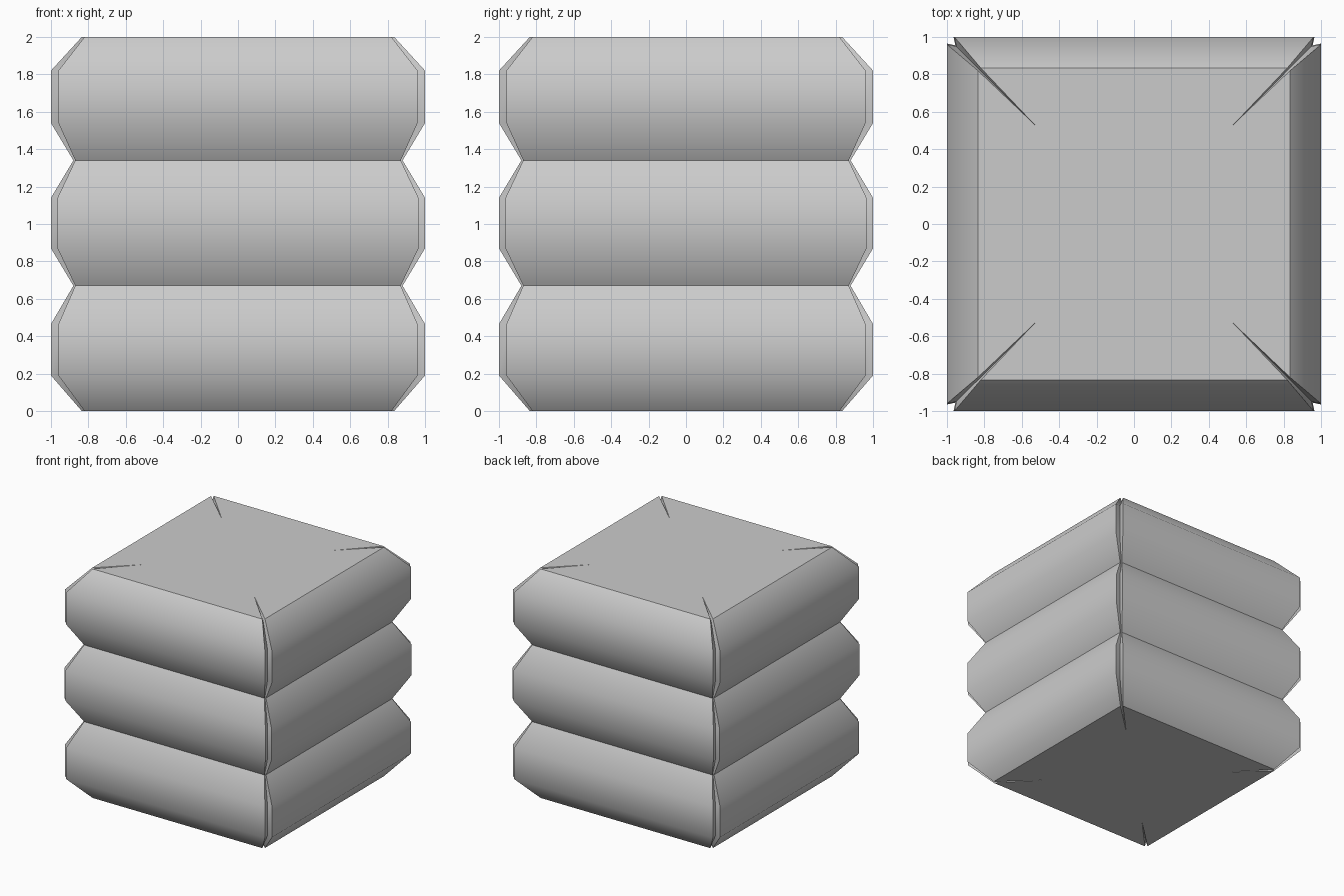
import bpy, bmesh, math

if "Cube" in bpy.data.objects:
    bpy.data.objects.remove(bpy.data.objects["Cube"])

# Side profile: (height, half width, panel end, corner seam depth)
PROFILE = [
    (0.00, 0.835, 0.82, 0.81),
    (0.19, 1.00, 0.96, 0.95),
    (0.465, 1.00, 0.96, 0.95),
    (0.67, 0.88, 0.87, 0.865),
    (0.87, 1.00, 0.965, 0.955),
    (1.14, 1.00, 0.965, 0.955),
    (1.34, 0.88, 0.87, 0.865),
    (1.54, 1.00, 0.96, 0.95),
    (1.82, 1.00, 0.96, 0.95),
    (2.00, 0.835, 0.82, 0.81),
]
PINCH = 0.53   # inner end of the corner slits on the top and bottom
DEPTH = 0.03   # depth of the slits at the corner

bm = bmesh.new()


def around(points):
    """Repeat a corner's points on all four corners."""
    verts = []
    for k in range(4):
        c, s = round(math.cos(k * math.pi / 2)), round(math.sin(k * math.pi / 2))
        verts += [bm.verts.new((c * x - s * y, s * x + c * y, z)) for x, y, z in points]
    return verts


# Bulging side panels with a pinched seam at every corner
rings = []
for i, (z, h, w, g) in enumerate(PROFILE):
    gz = z + DEPTH if i == 0 else z - DEPTH if i == len(PROFILE) - 1 else z
    rings.append(around([(h, w, z), (g, g, gz), (w, h, z)]))
for low, high in zip(rings, rings[1:]):
    for j in range(12):
        n = (j + 1) % 12
        bm.faces.new((low[j], low[n], high[n], high[j]))

# Flat top and bottom with a tapering slit running in from each corner
for ring, z in ((rings[0], 0), (rings[-1], 2)):
    tips = around([(PINCH, PINCH, z)])
    outline = []
    for k, tip in enumerate(tips):
        a, seam, b = ring[3 * k:3 * k + 3]
        outline += [a, tip, b]
        bm.faces.new((a, seam, tip))
        bm.faces.new((seam, b, tip))
    bm.faces.new(outline)

bmesh.ops.recalc_face_normals(bm, faces=bm.faces[:])
mesh = bpy.data.meshes.new("cushion_stack")
bm.to_mesh(mesh)
bm.free()
stack = bpy.data.objects.new("cushion_stack", mesh)
bpy.context.collection.objects.link(stack)

# Soft shading over each bulge, sharp creases between tiers
bpy.context.view_layer.objects.active = stack
stack.select_set(True)
bpy.ops.object.shade_smooth_by_angle(angle=math.radians(45))
